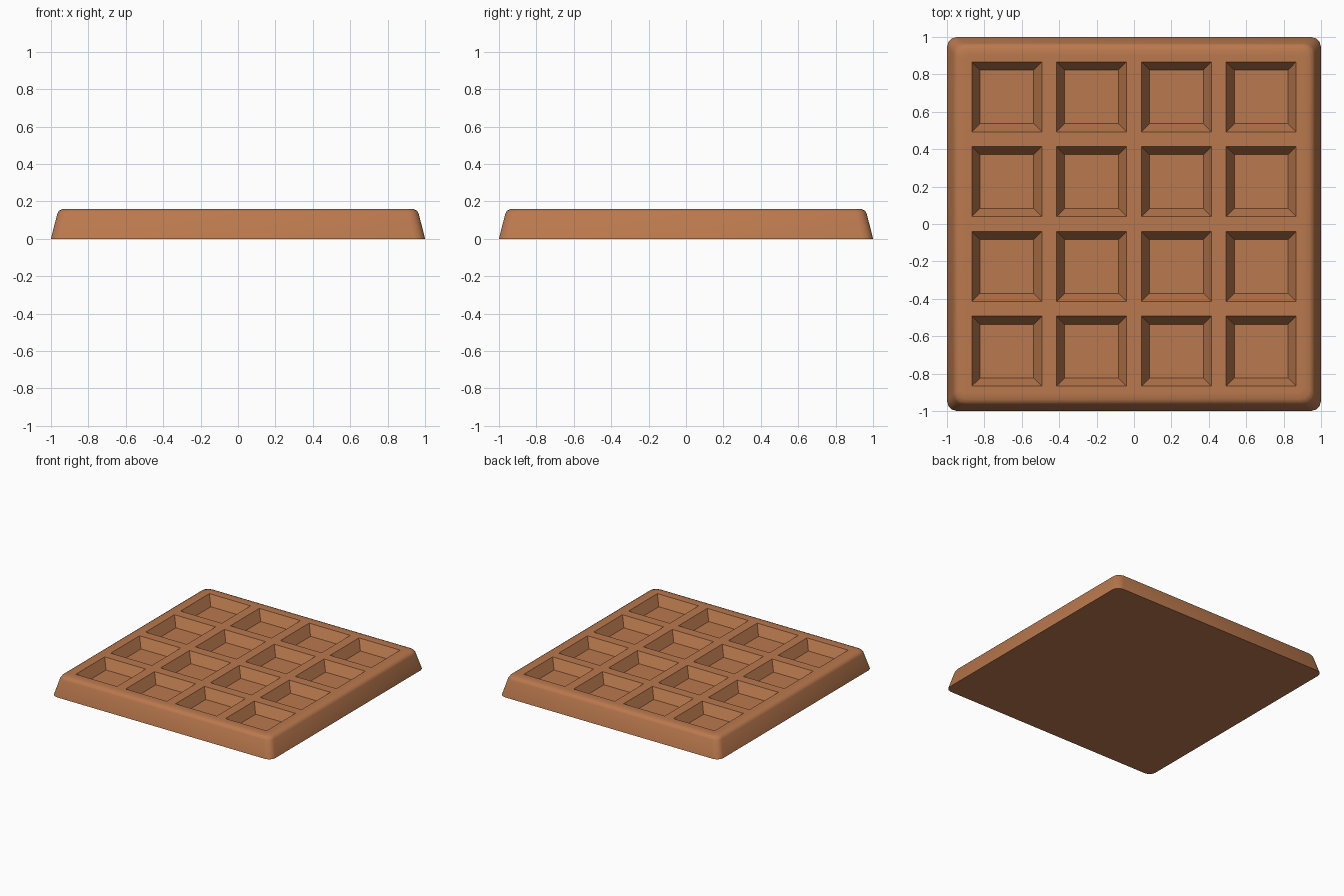
import bpy, bmesh, math

if "Cube" in bpy.data.objects:
    bpy.data.objects.remove(bpy.data.objects["Cube"])

# Colour
mat = bpy.data.materials.new("baked brown")
mat.diffuse_color = (0.49, 0.19, 0.075, 1.0)
mat.use_nodes = True
mat.node_tree.nodes["Principled BSDF"].inputs["Base Color"].default_value = mat.diffuse_color

bm = bmesh.new()


def loop(points, z):
    return [bm.verts.new((x, y, z)) for x, y in points]


def rounded_square(half, radius, seg=3):
    pts = []
    c = half - radius
    for i, (sx, sy) in enumerate([(1, 1), (-1, 1), (-1, -1), (1, -1)]):
        for k in range(seg + 1):
            a = math.pi / 2 * (i + k / seg)
            pts.append((sx * c + radius * math.cos(a), sy * c + radius * math.sin(a)))
    return pts


def square(cx, cy, h):
    return [(cx + sx * h, cy + sy * h) for sx, sy in [(1, 1), (-1, 1), (-1, -1), (1, -1)]]


def bridge(a, b):
    n = len(a)
    for i in range(n):
        bm.faces.new((a[i], a[(i + 1) % n], b[(i + 1) % n], b[i]))


def loop_edges(vs):
    out = []
    for i, v in enumerate(vs):
        w = vs[(i + 1) % len(vs)]
        out.append(bm.edges.get((v, w)) or bm.edges.new((v, w)))
    return out


# Tapered slab sides with a softened top rim
profile = [(1.0, 0.0, 0.055), (0.966, 0.135, 0.055), (0.957, 0.15, 0.055),
           (0.937, 0.16, 0.05), (0.90, 0.16, 0.03)]
rings = [loop(rounded_square(h, r), z) for h, z, r in profile]
for a, b in zip(rings, rings[1:]):
    bridge(a, b)
bm.faces.new(list(reversed(rings[0])))
top_edges = loop_edges(rings[-1])

# Sixteen pockets with sloping walls
centres = [-0.68, -0.2267, 0.2267, 0.68]
for cx in centres:
    for cy in centres:
        rim = loop(square(cx, cy, 0.187), 0.16)
        floor = loop(square(cx, cy, 0.144), 0.08)
        bridge(rim, floor)
        bm.faces.new(floor)
        top_edges += loop_edges(rim)

# Top surface between the rim and the pockets
bmesh.ops.triangle_fill(bm, edges=top_edges, use_beauty=True, use_dissolve=False,
                        normal=(0, 0, 1))
bmesh.ops.recalc_face_normals(bm, faces=bm.faces[:])

mesh = bpy.data.meshes.new("waffle_slab")
bm.to_mesh(mesh)
bm.free()
mesh.materials.append(mat)
obj = bpy.data.objects.new("waffle_slab", mesh)
bpy.context.collection.objects.link(obj)
bpy.context.view_layer.objects.active = obj
obj.select_set(True)
bpy.ops.object.shade_smooth_by_angle(angle=math.radians(40))
